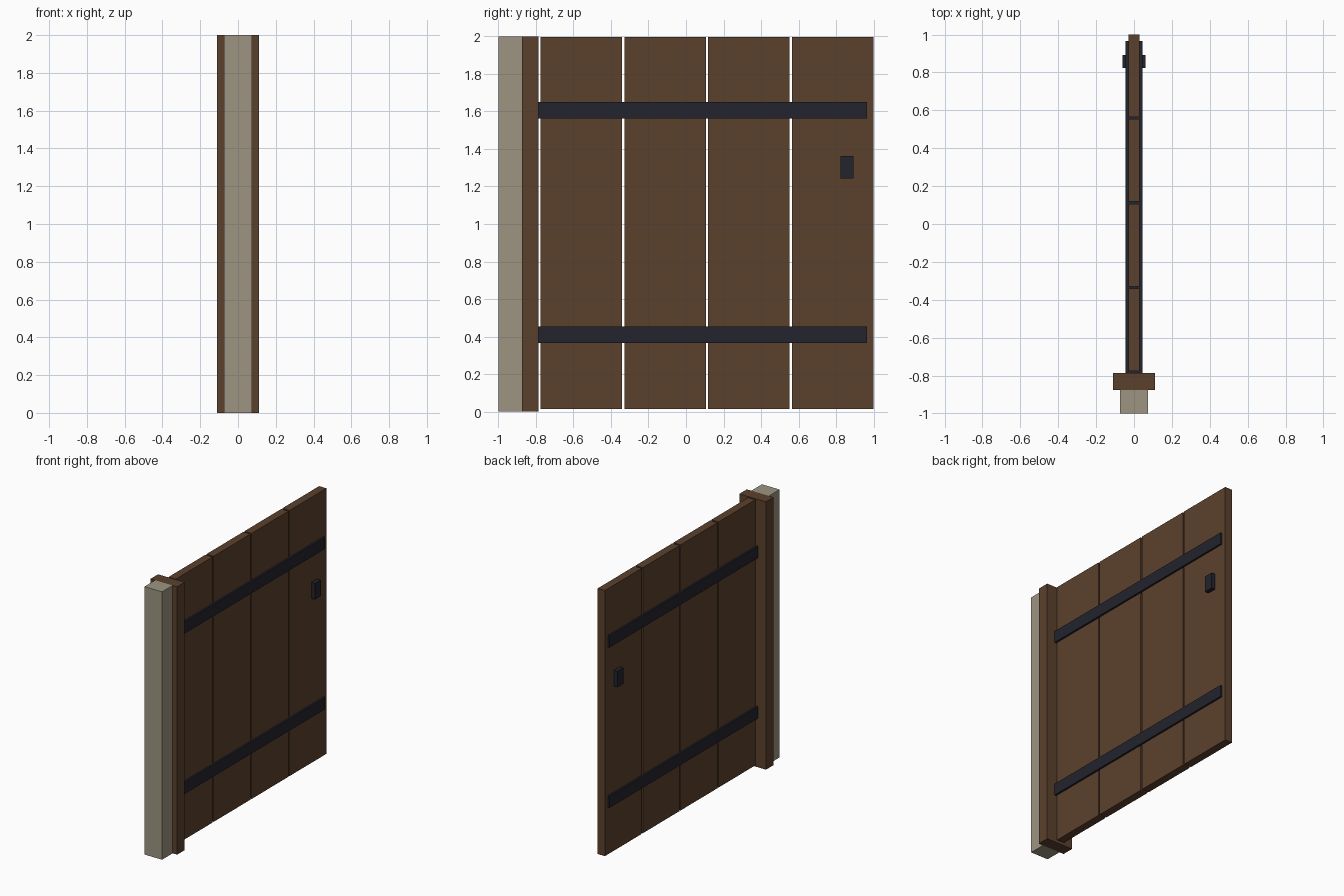
import bpy
import bmesh

cube = bpy.data.objects.get("Cube")
if cube:
    bpy.data.objects.remove(cube, do_unlink=True)


def make_material(name, rgb):
    mat = bpy.data.materials.new(name)
    mat.use_nodes = True
    color = (*rgb, 1.0)
    mat.diffuse_color = color
    mat.node_tree.nodes["Principled BSDF"].inputs["Base Color"].default_value = color
    return mat


wood = make_material("brown wood", (0.105, 0.053, 0.027))
stone = make_material("grey stone", (0.34, 0.30, 0.225))
iron = make_material("dark iron", (0.016, 0.017, 0.026))


def box(name, half_width, y_range, z_range, mat):
    """Box centred on x = 0, spanning the given y and z ranges."""
    bm = bmesh.new()
    bmesh.ops.create_cube(bm, size=1)
    for v in bm.verts:
        v.co.x = half_width if v.co.x > 0 else -half_width
        v.co.y = y_range[v.co.y > 0]
        v.co.z = z_range[v.co.z > 0]
    mesh = bpy.data.meshes.new(name)
    bm.to_mesh(mesh)
    bm.free()
    mesh.materials.append(mat)
    obj = bpy.data.objects.new(name, mesh)
    bpy.context.collection.objects.link(obj)
    return obj


# Stone post and the wooden jamb fixed to it
box("stone_post", 0.073, (-1.0, -0.875), (0.0, 2.0), stone)
box("door_jamb", 0.11, (-0.875, -0.786), (0.0, 2.0), wood)

# Four vertical planks with narrow gaps
plank_width, gap = 0.435, 0.012
for i in range(4):
    start = -0.776 + i * (plank_width + gap)
    box(f"plank_{i + 1}", 0.03, (start, start + plank_width), (0.015, 1.998), wood)

# Iron straps running through the planks and showing on both faces
for name, z in (("lower_strap", 0.41), ("upper_strap", 1.607)):
    box(name, 0.044, (-0.786, 0.965), (z - 0.044, z + 0.044), iron)

# Handle block, proud of both faces
box("handle", 0.06, (0.823, 0.893), (1.243, 1.363), iron)
